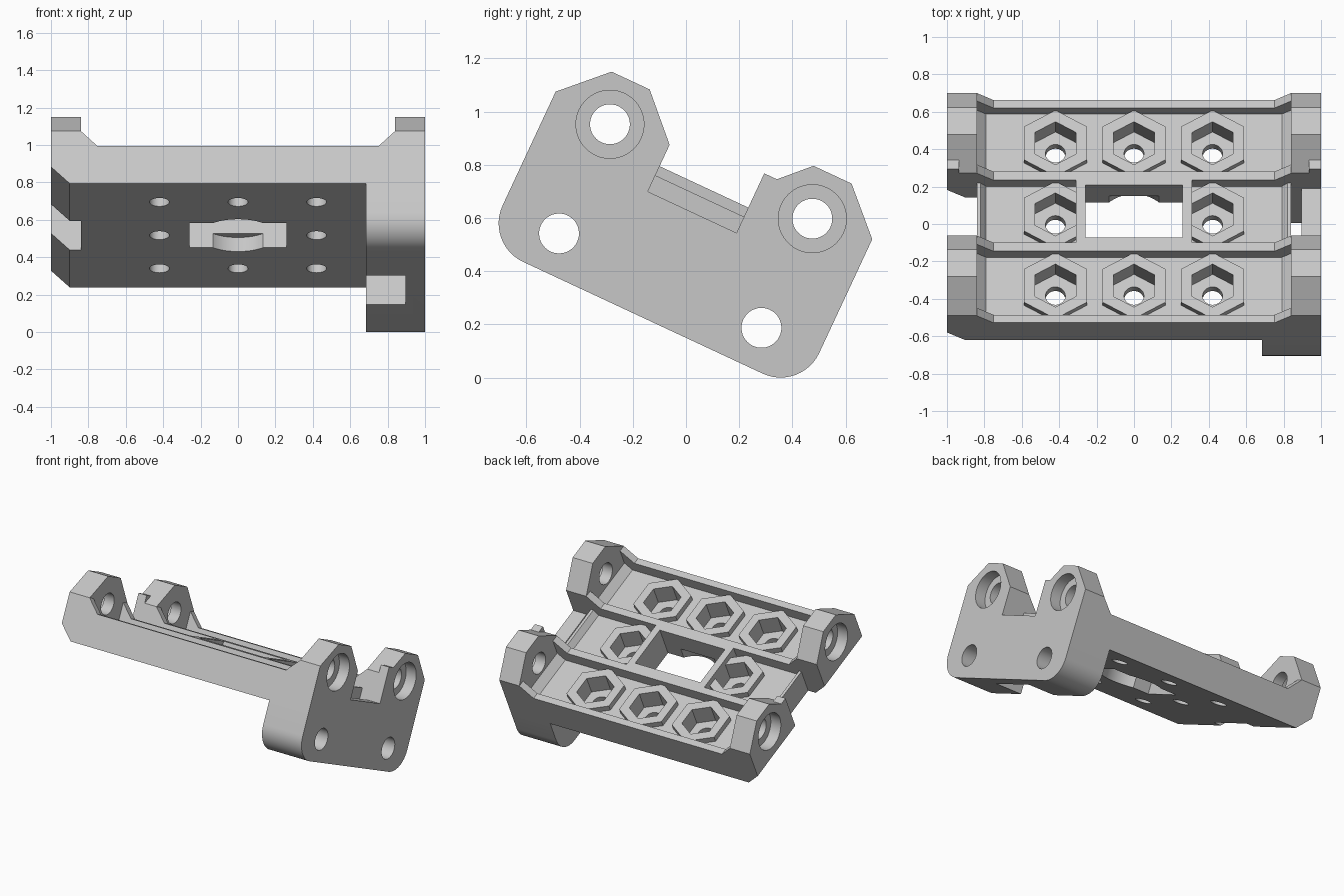
import bpy, bmesh, math
from mathutils import Matrix, Vector

old = bpy.data.objects.get("Cube")
if old:
    bpy.data.objects.remove(old, do_unlink=True)

HALF = 0.657            # half depth of the tray
BASE, FLOOR, BOSS, RIM = 0.462, 0.605, 0.645, 0.683
SLOT = 0.184            # half width of the middle gap
TOP = 1.1


def prism(name, pts, lo, hi, axis):
    """Extrude a 2D profile along one axis; the profile uses the other two in order."""
    bm = bmesh.new()
    verts = []
    for p in pts:
        c = list(p)
        c.insert(axis, lo)
        verts.append(bm.verts.new(c))
    face = bm.faces.new(verts)
    new = bmesh.ops.extrude_face_region(bm, geom=[face])["geom"]
    step = Vector((0, 0, 0))
    step[axis] = hi - lo
    bmesh.ops.translate(bm, vec=step, verts=[g for g in new if isinstance(g, bmesh.types.BMVert)])
    bmesh.ops.recalc_face_normals(bm, faces=bm.faces[:])
    mesh = bpy.data.meshes.new(name)
    bm.to_mesh(mesh)
    bm.free()
    obj = bpy.data.objects.new(name, mesh)
    bpy.context.scene.collection.objects.link(obj)
    return obj


def box(x0, x1, v0, v1, w0, w1):
    return prism("helper", [(x0, v0), (x1, v0), (x1, v1), (x0, v1)], w0, w1, 2)


def ring(a, b, r, n, start=0.0):
    return [(a + r * math.cos(start + math.tau * i / n),
             b + r * math.sin(start + math.tau * i / n)) for i in range(n)]


def hexagon(x, v, r, lo, hi):
    return prism("helper", ring(x, v, r, 6, math.pi / 2), lo, hi, 2)


def combine(tool, op):
    mod = tray.modifiers.new("shape", 'BOOLEAN')
    mod.operation, mod.object, mod.solver = op, tool, 'EXACT'
    bpy.context.view_layer.objects.active = tray
    bpy.ops.object.modifier_apply(modifier=mod.name)
    bpy.data.objects.remove(tool, do_unlink=True)


def cut(tool):
    combine(tool, 'DIFFERENCE')


def add(tool):
    combine(tool, 'UNION')


# Tray body: long profile with raised ends, trimmed to the ear outline
right = [(1, BASE), (1, TOP), (0.84, TOP), (0.84, 0.771), (0.752, RIM)]
left = [(-0.752, RIM), (-0.84, 0.771), (-0.84, TOP), (-1, TOP), (-1, 0.56), (-0.9, BASE)]
tray = prism("mounting_bracket", right + left, -HALF, HALF, 1)
ear = [(HALF, 0.772), (0.498, 0.929), (0.34, 0.929), (SLOT, 0.772), (SLOT, RIM)]
outline = [(HALF, 0.3)] + ear + [(-v, w) for v, w in reversed(ear)] + [(-HALF, 0.3)]
combine(prism("helper", outline, -1.2, 1.2, 0), 'INTERSECT')

# Deep end block with rounded lower corners
R = 0.16
arc = [(HALF - R + R * math.cos(a), 0.3 - R * math.sin(a))
       for a in [math.pi / 2 * i / 12 for i in range(13)]]
block = [(HALF, 0.52)] + arc + [(-v, w) for v, w in reversed(arc)] + [(-HALF, 0.52)]
add(prism("helper", block, 0.685, 1, 0))

# Gaps between the ears and the pocket under the block
cut(box(-1.2, -0.84, -SLOT, SLOT, 0.1, TOP))
cut(box(0.84, 0.895, -SLOT, SLOT, 0.1, TOP))
cut(box(0.88, 1.2, -SLOT, SLOT, 0.578, TOP))
cut(box(0.6, 0.895, -SLOT, SLOT, 0.05, BASE))

# Three channels with ramped ends
side = [(0.79, FLOOR), (0.84, 0.655), (0.84, TOP)]
middle = [(0.79, FLOOR), (0.82, BOSS), (1.2, BOSS), (1.2, TOP)]
for prof, v0, v1 in ((side, 0.235, 0.61), (side, -0.61, -0.235), (middle, -SLOT, SLOT)):
    cut(prism("helper", prof + [(-x, w) for x, w in reversed(prof)], v0, v1, 1))

# Hexagonal nut bosses and the frame of the centre window
spots = [(x, v) for x in (-0.42, 0, 0.42) for v in (-0.42, 0, 0.42) if x or v]
for x, v in spots:
    add(hexagon(x, v, 0.195, 0.52, BOSS))
add(box(-0.31, 0.31, -0.2, 0.2, 0.53, RIM))

# Centre window with a round relief underneath
cut(box(-0.26, 0.26, -0.155, 0.155, 0.3, TOP))
cut(prism("helper", ring(0, 0, 0.205, 48), 0.3, 0.545, 2))

# Nut pockets and screw holes
for x, v in spots:
    cut(hexagon(x, v, 0.127, 0.515, 0.9))
for x in (-0.42, 0, 0.42):
    for v in (-0.42, 0, 0.42):
        if x or v:
            cut(prism("helper", ring(x, v, 0.053, 32), 0.3, 0.6, 2))

# Ear holes with outer counterbores, plus the lower block holes
for v in (-0.42, 0.42):
    for s in (-1, 1):
        a, b = sorted((s * 0.8, s * 1.1))
        cut(prism("helper", ring(v, 0.747, 0.075, 40), a, b, 0))
        a, b = sorted((s * 0.92, s * 1.1))
        cut(prism("helper", ring(v, 0.747, 0.128, 48), a, b, 0))
    cut(prism("helper", ring(v, 0.294, 0.075, 40), 0.6, 1.1, 0))

# Small corner tabs on the rear ears
for a, b in ((-1, -0.935), (0.935, 1)):
    add(box(a, b, SLOT, 0.24, 0.7, 0.825))

# Tilt into place
tilt = Matrix.Rotation(math.radians(-25), 4, 'X') @ Matrix.Translation((0, -0.244, 0))
tray.data.transform(tilt)
low = min(v.co.z for v in tray.data.vertices)
tray.data.transform(Matrix.Translation((0, 0, -low)))

# Single plain material
mat = bpy.data.materials.new("light_grey")
mat.use_nodes = True
grey = (0.57, 0.57, 0.57, 1)
mat.diffuse_color = grey
mat.node_tree.nodes["Principled BSDF"].inputs["Base Color"].default_value = grey
tray.data.materials.clear()
tray.data.materials.append(mat)
for p in tray.data.polygons:
    p.material_index = 0

bpy.ops.object.select_all(action='DESELECT')
tray.select_set(True)
bpy.context.view_layer.objects.active = tray
bpy.ops.object.shade_smooth_by_angle(angle=math.radians(25))
